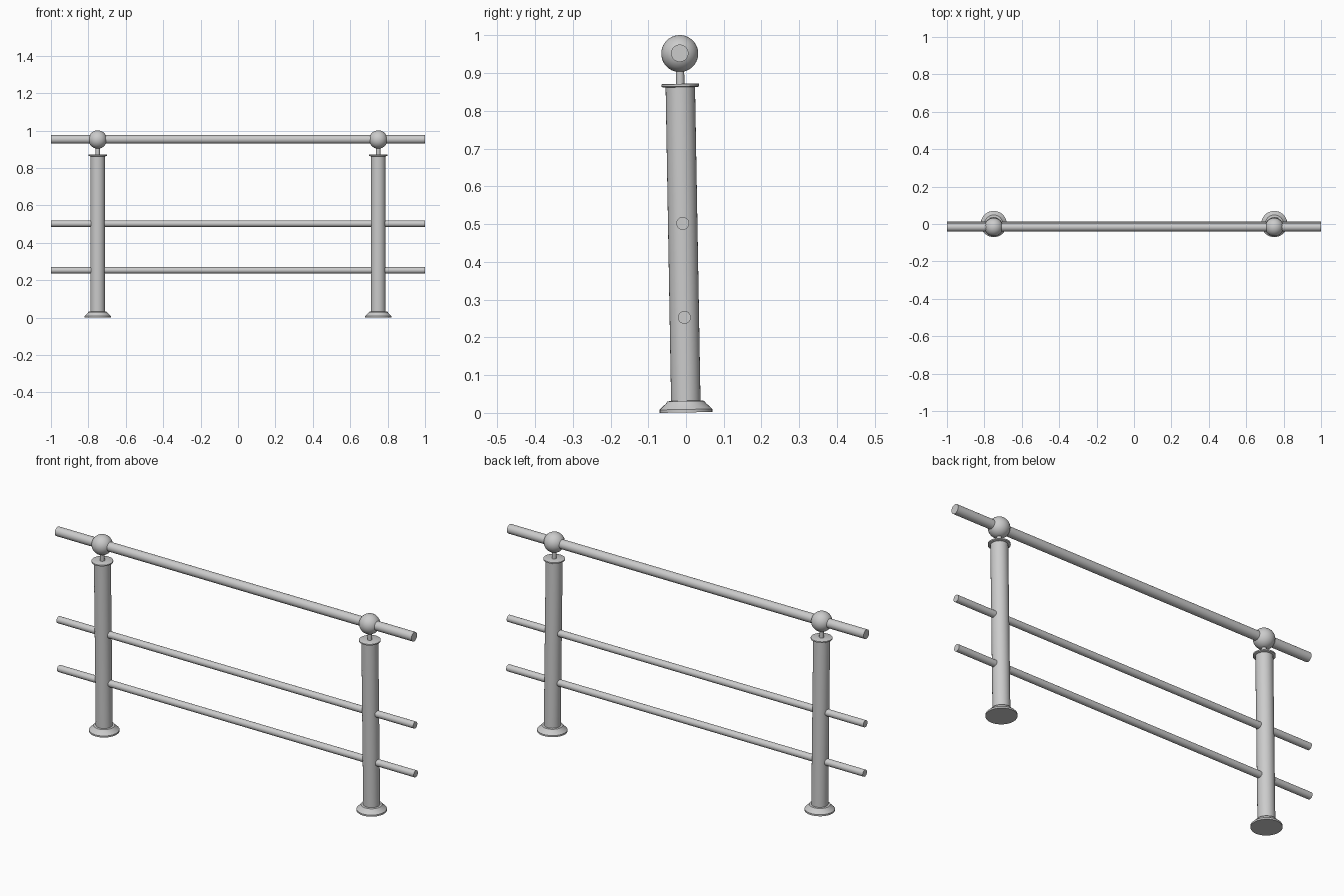
import bpy, bmesh, math
from mathutils import Matrix

if "Cube" in bpy.data.objects:
    bpy.data.objects.remove(bpy.data.objects["Cube"])

# The whole railing leans forward by one degree
TILT = Matrix.Translation((0, 0, 0.0012)) @ Matrix.Rotation(math.radians(1), 4, 'X')


def lathe(name, profile, matrix, segments=32):
    """Solid of revolution from (radius, height) points, capped at both ends."""
    bm = bmesh.new()
    rings = []
    for r, h in profile:
        rings.append([bm.verts.new((r * math.cos(2 * math.pi * i / segments),
                                    r * math.sin(2 * math.pi * i / segments), h))
                      for i in range(segments)])
    for a, b in zip(rings, rings[1:]):
        for i in range(segments):
            j = (i + 1) % segments
            bm.faces.new((a[i], a[j], b[j], b[i]))
    bm.faces.new(rings[0][::-1])
    bm.faces.new(rings[-1])
    return finish(name, bm, matrix)


def finish(name, bm, matrix):
    bm.transform(TILT @ matrix)
    mesh = bpy.data.meshes.new(name)
    bm.to_mesh(mesh)
    bm.free()
    obj = bpy.data.objects.new(name, mesh)
    bpy.context.collection.objects.link(obj)
    bpy.ops.object.select_all(action='DESELECT')
    obj.select_set(True)
    bpy.context.view_layer.objects.active = obj
    bpy.ops.object.shade_smooth_by_angle(angle=math.radians(35))
    return obj


for side, x in (("left", -0.75), ("right", 0.75)):
    at = Matrix.Translation((x, 0, 0))
    # Flared foot
    lathe(side + "_foot", [(0.07, 0), (0.07, 0.008), (0.064, 0.014),
                           (0.053, 0.024), (0.049, 0.030), (0.038, 0.031)], at)
    # Post tube
    lathe(side + "_post", [(0.039, 0.02), (0.039, 0.865)], at)
    # Cap disc
    lathe(side + "_cap", [(0.046, 0.862), (0.05, 0.864), (0.05, 0.870),
                          (0.048, 0.871)], at)
    # Thin stem
    lathe(side + "_stem", [(0.011, 0.868), (0.011, 0.91)], at)
    # Ball joint
    bm = bmesh.new()
    bmesh.ops.create_uvsphere(bm, u_segments=32, v_segments=20, radius=0.049)
    finish(side + "_ball", bm, Matrix.Translation((x, 0, 0.951)))

# Horizontal rails
along_x = Matrix.Rotation(math.radians(90), 4, 'Y')
for name, z, r in (("handrail", 0.952, 0.023),
                   ("middle_rail", 0.501, 0.017),
                   ("lower_rail", 0.252, 0.017)):
    lathe(name, [(r, -1), (r, 1)], Matrix.Translation((0, 0, z)) @ along_x)
